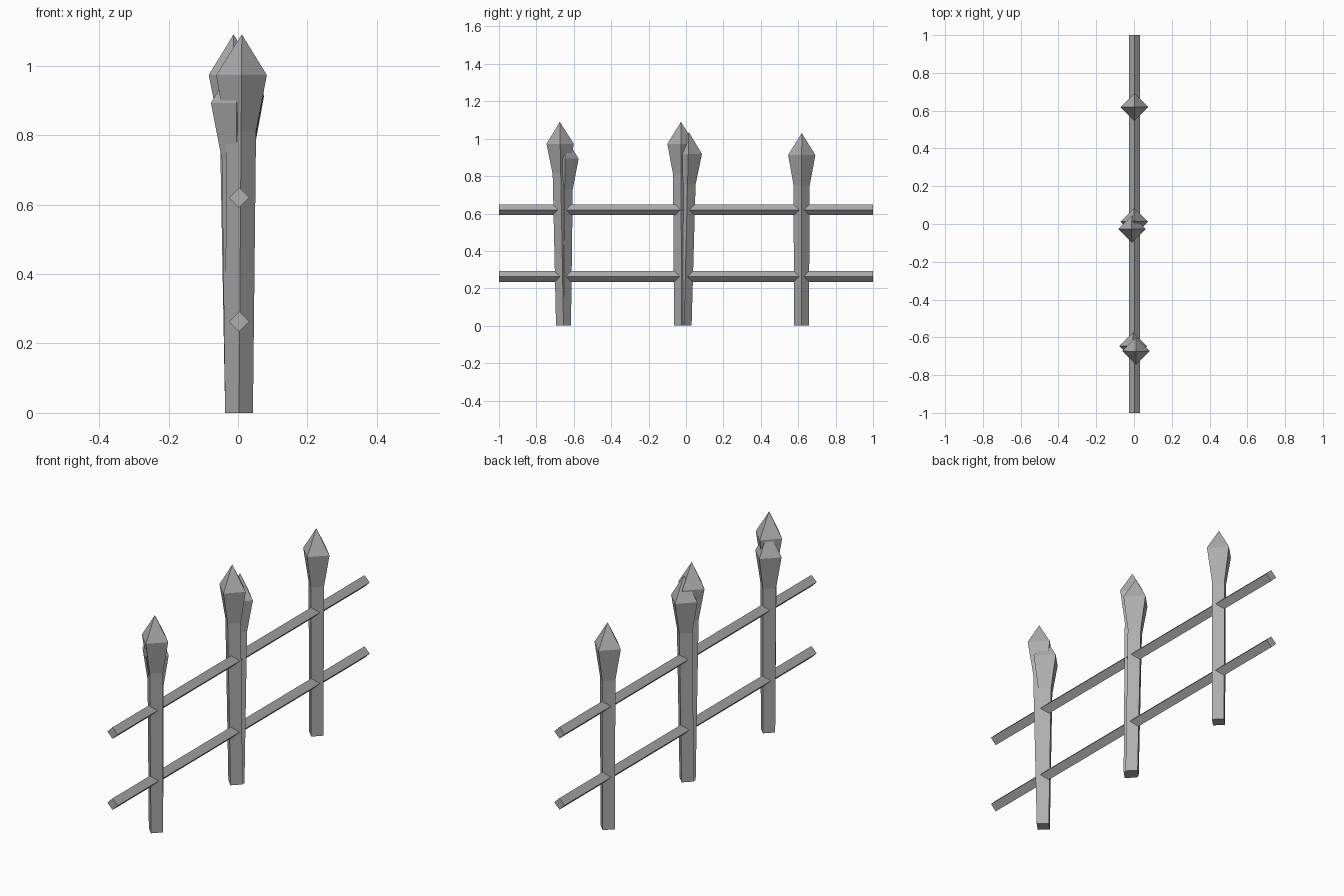
import bpy
import bmesh
from mathutils import Vector

cube = bpy.data.objects.get("Cube")
if cube:
    bpy.data.objects.remove(cube, do_unlink=True)

iron = bpy.data.materials.new("grey iron")
iron.use_nodes = True
GREY = (0.42, 0.42, 0.42, 1)
iron.diffuse_color = GREY
iron.node_tree.nodes["Principled BSDF"].inputs["Base Color"].default_value = GREY


def add_object(name, bm):
    bmesh.ops.recalc_face_normals(bm, faces=bm.faces)
    mesh = bpy.data.meshes.new(name)
    bm.to_mesh(mesh)
    bm.free()
    mesh.materials.append(iron)
    obj = bpy.data.objects.new(name, mesh)
    bpy.context.collection.objects.link(obj)


def loft(name, rings, tip=None):
    """Skin flat diamond rings given as (centre, first axis, second axis)."""
    bm = bmesh.new()
    loops = [[bm.verts.new(c + d) for d in (u, v, -u, -v)] for c, u, v in rings]
    for low, high in zip(loops, loops[1:]):
        for i in range(4):
            j = (i + 1) % 4
            bm.faces.new((low[i], low[j], high[j], high[i]))
    bm.faces.new(loops[0])
    if tip is None:
        bm.faces.new(loops[-1])
    else:
        apex = bm.verts.new(tip)
        for i in range(4):
            bm.faces.new((loops[-1][i], loops[-1][(i + 1) % 4], apex))
    add_object(name, bm)


X, Y, Z = Vector((1, 0, 0)), Vector((0, 1, 0)), Vector((0, 0, 1))


def spear_post(name, base, tip):
    """Diamond-section post, leaning from base to tip, with a spear head."""
    base, tip = Vector((*base, 0)), Vector(tip)
    rings = []
    for z, r in ((0, 0.04), (tip.z - 0.28, 0.043), (tip.z - 0.117, 0.073)):
        rings.append((base.lerp(tip, z / tip.z), X * r, Y * r))
    loft(name, rings, tip)


# Leaning spear posts, paired at the front and in the middle
spear_post("front_post_tall", (0.003, -0.655), (0.011, -0.675, 1.09))
spear_post("front_post_short", (0.003, -0.655), (-0.006, -0.646, 1.01))
spear_post("middle_post_tall", (0.003, -0.024), (-0.013, -0.027, 1.09))
spear_post("middle_post_short", (0.003, -0.01), (0.001, 0.015, 1.035))
spear_post("back_post", (0.003, 0.617), (0.002, 0.619, 1.03))

# Diamond-section rails
for name, z in (("lower_rail", 0.263), ("upper_rail", 0.62)):
    loft(name, [(Vector((0.003, y, z)), X * 0.029, Z * 0.029) for y in (-1, 1)])
